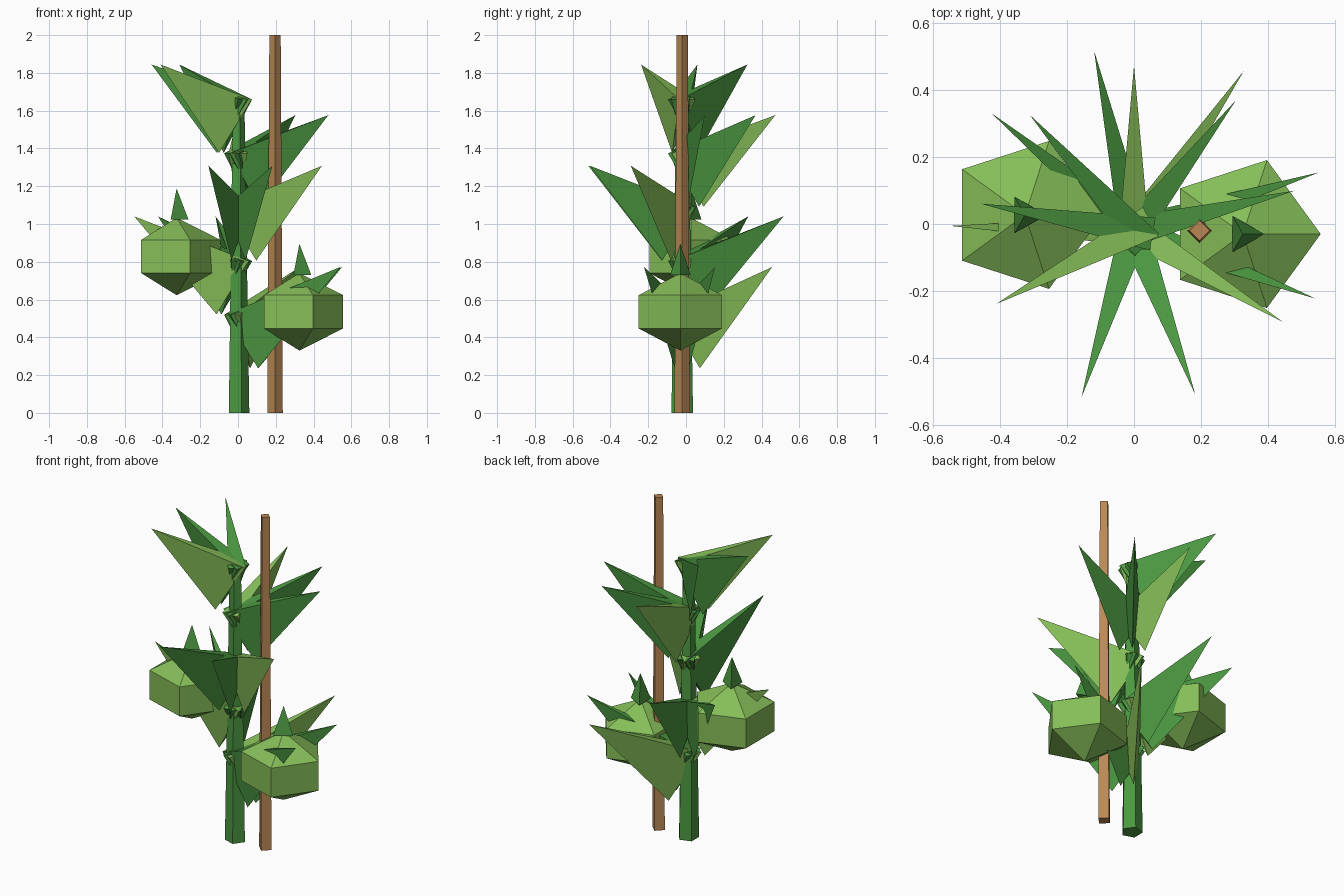
import bpy
import bmesh
from math import sin, cos, tau, radians
from mathutils import Matrix, Vector

cube = bpy.data.objects.get("Cube")
if cube:
    bpy.data.objects.remove(cube, do_unlink=True)


def material(name, rgb):
    mat = bpy.data.materials.new(name)
    mat.use_nodes = True
    color = (*rgb, 1.0)
    mat.diffuse_color = color
    mat.node_tree.nodes["Principled BSDF"].inputs["Base Color"].default_value = color
    return mat


DARK_GREEN = material("dark_green", (0.07, 0.31, 0.052))
LIGHT_GREEN = material("light_green", (0.235, 0.51, 0.098))
WOOD = material("wood_brown", (0.49, 0.25, 0.09))


def turned(name, profile, sides, matrix, mat):
    """Low-poly turned solid from (radius, z) pairs; radius 0 makes a point."""
    bm = bmesh.new()
    rings = []
    for r, z in profile:
        count = sides if r else 1
        rings.append([bm.verts.new((r * cos(tau * i / sides), r * sin(tau * i / sides), z))
                      for i in range(count)])
    for low, high in zip(rings, rings[1:]):
        for i in range(sides):
            j = (i + 1) % sides
            corners = [low[i % len(low)], low[j % len(low)],
                       high[j % len(high)], high[i % len(high)]]
            bm.faces.new(list(dict.fromkeys(corners)))
    for ring in (rings[0], rings[-1]):
        if len(ring) > 1:
            bm.faces.new(ring)
    bm.transform(matrix)
    bmesh.ops.recalc_face_normals(bm, faces=bm.faces)
    mesh = bpy.data.meshes.new(name)
    bm.to_mesh(mesh)
    bm.free()
    mesh.materials.append(mat)
    obj = bpy.data.objects.new(name, mesh)
    bpy.context.collection.objects.link(obj)
    return obj


def at(x, y, z):
    return Matrix.Translation(Vector((x, y, z)))


# Main stem and support stake
AXIS_Y = -0.02
turned("stem", [(0.06, 0), (0.034, 1.65)], 5, at(0, AXIS_Y, 0), DARK_GREEN)
turned("stake", [(0.041, 0), (0.03, 2.0)], 4, at(0.196, AXIS_Y, 0), WOOD)

# Leaves: flattened three-sided cones in fans of three, longest at the bottom
TILT = Matrix.Rotation(radians(59), 4, "Y")
FLATTEN = Matrix.Diagonal((1, 0.26, 1, 1))
headings = [17.5, 140.5, 290.5, 52, 170]
for tier, heading in enumerate(headings):
    length = 0.674 - 0.033 * tier
    for side in (-1, 0, 1):
        turn = Matrix.Rotation(radians(heading + 38 * side), 4, "Z")
        place = at(0, AXIS_Y, 0.425 + 0.285 * tier) @ turn @ TILT @ FLATTEN
        turned(f"leaf_{tier + 1}_{side + 2}", [(0.22, 0), (0, length)], 3, place,
               LIGHT_GREEN if side == 1 else DARK_GREEN)

# Faceted fruits, each with a pointed cap
fruit_profile = [(0, -0.205), (0.232, -0.088), (0.232, 0.088), (0, 0.205)]
for label, x, y, z in (("left", 0.325, -0.03, 0.535), ("right", -0.325, 0.027, 0.828)):
    turned(f"{label}_fruit", fruit_profile, 5, at(x, y, z), LIGHT_GREEN)
    turned(f"{label}_fruit_cap", [(0.063, 0.195), (0, 0.36)], 3, at(x, y, z), DARK_GREEN)
